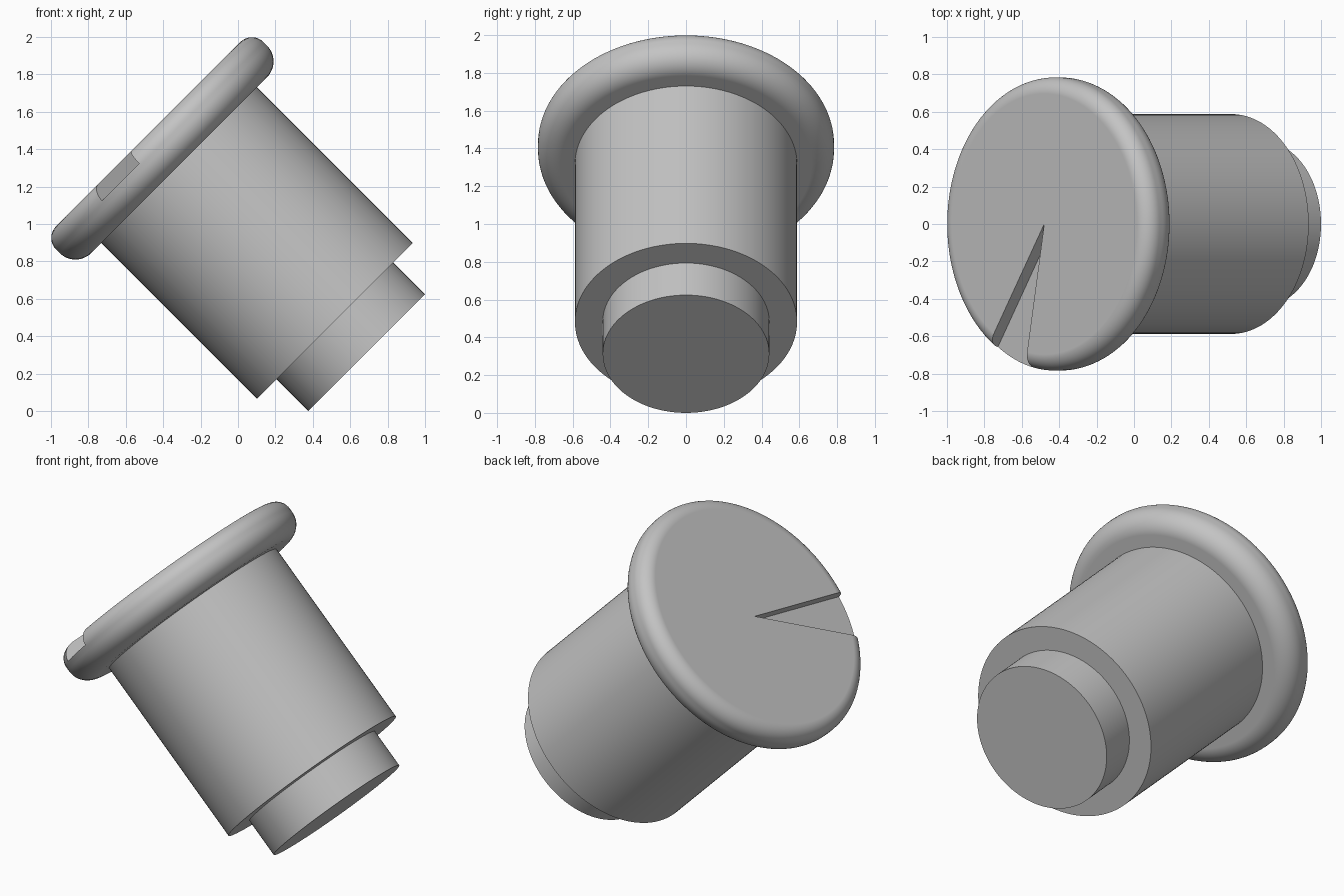
import bpy
import bmesh
from math import sin, cos, pi, radians
from mathutils import Matrix

if "Cube" in bpy.data.objects:
    bpy.data.objects.remove(bpy.data.objects["Cube"], do_unlink=True)

SIDES = 128
# Every part shares one axis, tilted 45 degrees towards -x
TILT = Matrix.Translation((0.688, 0, 0.312)) @ Matrix.Rotation(radians(-45), 4, "Y")

grey = bpy.data.materials.new("plain grey")
grey.use_nodes = True
grey.diffuse_color = (0.55, 0.55, 0.55, 1)
grey.node_tree.nodes["Principled BSDF"].inputs["Base Color"].default_value = grey.diffuse_color


def finish(name, bm):
    bmesh.ops.recalc_face_normals(bm, faces=bm.faces)
    mesh = bpy.data.meshes.new(name)
    bm.to_mesh(mesh)
    bm.free()
    mesh.materials.append(grey)
    obj = bpy.data.objects.new(name, mesh)
    obj.matrix_world = TILT
    bpy.context.collection.objects.link(obj)
    return obj


def loft(name, rings):
    """Skin a stack of closed rings and cap both ends."""
    bm = bmesh.new()
    loops = [[bm.verts.new(p) for p in ring] for ring in rings]
    for low, high in zip(loops, loops[1:]):
        for i in range(len(low)):
            j = (i + 1) % len(low)
            bm.faces.new((low[i], low[j], high[j], high[i]))
    bm.faces.new(loops[0])
    bm.faces.new(loops[-1])
    return finish(name, bm)


def lathe(name, profile):
    turns = [2 * pi * i / SIDES for i in range(SIDES)]
    return loft(name, [[(r * cos(a), r * sin(a), z) for a in turns] for r, z in profile])


def select(obj):
    bpy.ops.object.select_all(action="DESELECT")
    obj.select_set(True)
    bpy.context.view_layer.objects.active = obj


def arc(radius, cx, cz, start, end, steps=12):
    angles = [radians(start + (end - start) * i / steps) for i in range(steps + 1)]
    return [(cx + radius * cos(a), cz + radius * sin(a)) for a in angles]


# Stepped shaft: narrow foot and wide barrel
foot = lathe("foot", [(0.441, 0), (0.441, 0.24)])
barrel = lathe("barrel", [(0.588, 0.24), (0.588, 1.418)])

# Round-edged head
RIM, BASE, TOP = 0.784, 1.418, 1.652
LOWER, UPPER = 0.12, 0.087
head = lathe("head", arc(LOWER, RIM - LOWER, BASE + LOWER, -90, 0)
             + arc(UPPER, RIM - UPPER, TOP - UPPER, 0, 90))

# Wedge-shaped pointer notch cut into the head
wedge = [(0, 0)] + [(cos(radians(a)), sin(radians(a))) for a in (237, 259.3)]
cutter = loft("notch_cutter", [[(x, y, z) for x, y in wedge] for z in (1.575, 1.9)])
cutter.hide_render = True
cut = head.modifiers.new("notch", "BOOLEAN")
cut.operation = "DIFFERENCE"
cut.solver = "EXACT"
cut.object = cutter
select(head)
bpy.ops.object.modifier_apply(modifier=cut.name)
bpy.data.objects.remove(cutter, do_unlink=True)

# Smooth the curved sides, keep the steps crisp
for part in (foot, barrel, head):
    select(part)
    bpy.ops.object.shade_smooth_by_angle(angle=radians(30))
    part.modifiers.new("flat caps", "WEIGHTED_NORMAL").keep_sharp = True
